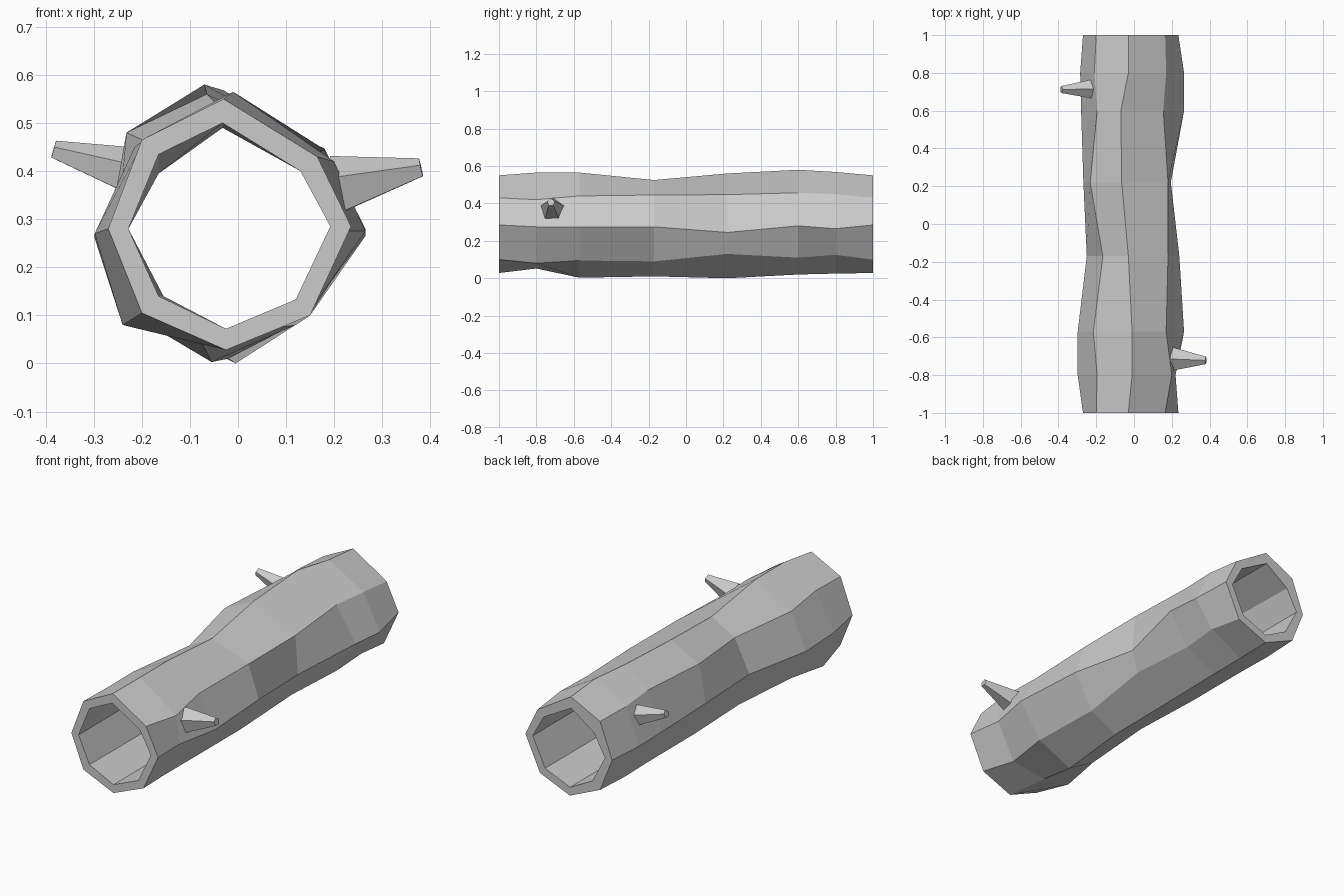
import bpy, bmesh
from mathutils import Vector

# Ring positions along the log
RINGS = [-1, -0.8, -0.57, -0.17, 0.22, 0.6, 0.8, 1]

# Bark ridges: (x, z) at each ring; the last ring repeats the first
RIDGES = [
    [(-.03, .55), (-.01, .565), (-.01, .565), (-.03, .525), (-.065, .56), (-.07, .58), (-.03, .568)],
    [(.165, .43), (.20, .42), (.17, .44), (.18, .445), (.18, .447), (.155, .457), (.17, .45)],
    [(.235, .285), (.22, .275), (.265, .275), (.24, .275), (.195, .245), (.265, .28), (.265, .265)],
    [(.15, .10), (.12, .08), (.14, .095), (.135, .09), (.16, .13), (.155, .11), (.16, .125)],
    [(-.025, .028), (-.08, .052), (-.055, .003), (-.02, .01), (-.005, 0), (-.02, .02), (-.025, .025)],
    [(-.20, .105), (-.24, .08), (-.21, .095), (-.19, .105), (-.20, .10), (-.20, .10), (-.205, .10)],
    [(-.27, .28), (-.298, .27), (-.298, .26), (-.25, .28), (-.268, .28), (-.28, .28), (-.285, .28)],
    [(-.20, .465), (-.195, .465), (-.215, .45), (-.165, .45), (-.232, .48), (-.195, .475), (-.21, .47)],
]

# Straight hollow through the middle
HOLLOW_FRONT = [(-.032, .50), (.13, .40), (.192, .285), (.12, .133),
                (-.025, .072), (-.165, .14), (-.228, .28), (-.165, .435)]
HOLLOW_BACK = [(-.032, .49), (.13, .40), (.192, .285), (.12, .133),
               (-.025, .072), (-.155, .14), (-.228, .28), (-.165, .395)]


def finish(name, bm):
    bmesh.ops.recalc_face_normals(bm, faces=bm.faces[:])
    mesh = bpy.data.meshes.new(name)
    bm.to_mesh(mesh)
    bm.free()
    obj = bpy.data.objects.new(name, mesh)
    bpy.context.collection.objects.link(obj)
    return obj


def log(name):
    bm = bmesh.new()

    def ring(points, y):
        return [bm.verts.new((x, y, z)) for x, z in points]

    loops = [ring([r[i % 7] for r in RIDGES], y) for i, y in enumerate(RINGS)]
    loops += [ring(HOLLOW_BACK, 1), ring(HOLLOW_FRONT, -1)]
    # bark, back rim, hollow and front rim form one closed strip
    for a, b in zip(loops, loops[1:] + loops[:1]):
        for i in range(8):
            j = (i + 1) % 8
            bm.faces.new((a[i], a[j], b[j], b[i]))
    return finish(name, bm)


def stub(name, base, tip, r1, r2):
    base, tip = Vector(base), Vector(tip)
    axis = tip - base
    bm = bmesh.new()
    bmesh.ops.create_cone(bm, cap_ends=True, segments=5, radius1=r1, radius2=r2,
                          depth=axis.length)
    obj = finish(name, bm)
    obj.location = (base + tip) / 2
    obj.rotation_euler = axis.to_track_quat('Z', 'Y').to_euler()
    return obj


log("hollow_log")

# Broken branch stubs
stub("right_branch_stub", (.205, -.715, .367), (.381, -.722, .406), .066, .021)
stub("left_branch_stub", (-.225, .715, .398), (-.384, .712, .444), .053, .02)
